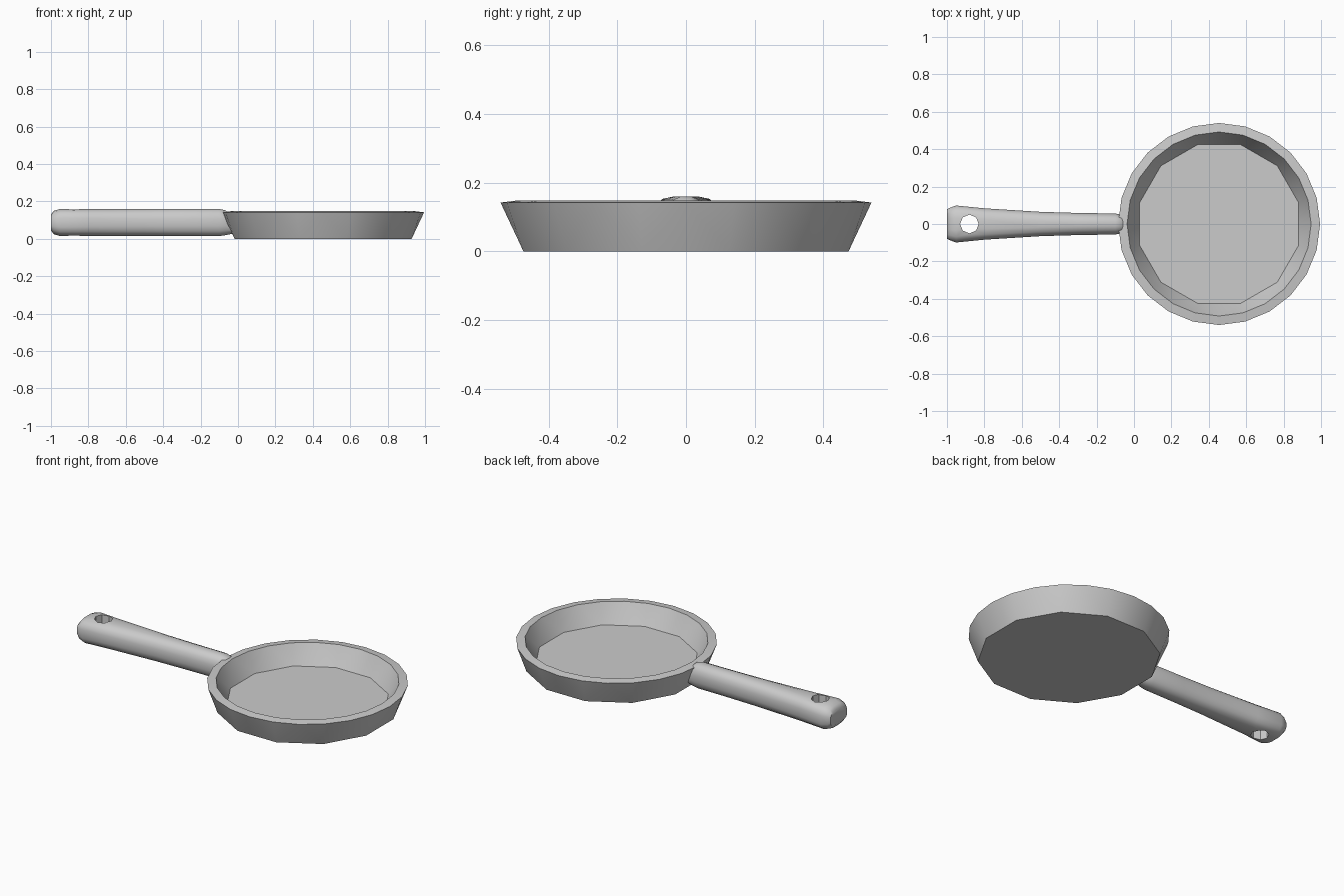
import bpy, bmesh, math

cube = bpy.data.objects.get("Cube")
if cube:
    bpy.data.objects.remove(cube, do_unlink=True)

metal = bpy.data.materials.new("grey_metal")
metal.use_nodes = True
metal.diffuse_color = (0.6, 0.6, 0.6, 1)
metal.node_tree.nodes["Principled BSDF"].inputs["Base Color"].default_value = (0.6, 0.6, 0.6, 1)


def finish(bm, name):
    bmesh.ops.recalc_face_normals(bm, faces=bm.faces)
    mesh = bpy.data.meshes.new(name)
    bm.to_mesh(mesh)
    bm.free()
    obj = bpy.data.objects.new(name, mesh)
    bpy.context.collection.objects.link(obj)
    mesh.materials.append(metal)
    return obj


def shade(obj, degrees):
    bpy.ops.object.select_all(action='DESELECT')
    obj.select_set(True)
    bpy.context.view_layer.objects.active = obj
    bpy.ops.object.shade_smooth_by_angle(angle=math.radians(degrees))


def ring(bm, count, radius, z, turn=0.0):
    angles = [turn + 2 * math.pi * i / count for i in range(count)]
    return [bm.verts.new((0.455 + radius * math.cos(a), radius * math.sin(a), z)) for a in angles]


def bridge(bm, a, b):
    n = len(a)
    for i in range(n):
        j = (i + 1) % n
        bm.faces.new((a[i], a[j], b[j], b[i]))


def bridge_coarse(bm, coarse, fine):
    # each coarse corner fans out to three fine corners
    n = len(coarse)
    for i in range(n):
        left, mid, right = fine[2 * i], fine[2 * i + 1], fine[(2 * i + 2) % (2 * n)]
        bm.faces.new((coarse[i], left, mid))
        bm.faces.new((coarse[i], mid, right))
        bm.faces.new((coarse[i], right, coarse[(i + 1) % n]))


# Pan: twelve-sided base and floor, 24-sided rim
bm = bmesh.new()
half_step = math.pi / 12
base = ring(bm, 12, 0.49, 0.0, half_step)
rim_outer = ring(bm, 24, 0.54, 0.142)
rim_inner = ring(bm, 24, 0.492, 0.148)
floor = ring(bm, 12, 0.44, 0.035, half_step)
bm.faces.new(base)
bridge_coarse(bm, base, rim_outer)
bridge(bm, rim_outer, rim_inner)
bridge_coarse(bm, floor, rim_inner)
bm.faces.new(floor)
pan = finish(bm, "pan")
shade(pan, 30)

# Handle: rounded sections, flaring toward the hanging end
# x, half width, bottom, top, squareness
sections = [(-1.0, 0.08, 0.045, 0.13, 3), (-0.985, 0.088, 0.025, 0.15, 3),
            (-0.95, 0.1, 0.015, 0.16, 3), (-0.8, 0.085, 0.015, 0.16, 2.8),
            (-0.5, 0.066, 0.015, 0.16, 2.5), (-0.3, 0.06, 0.015, 0.16, 2.4),
            (-0.1, 0.057, 0.015, 0.16, 2.4), (-0.065, 0.05, 0.02, 0.152, 2.4),
            (-0.02, 0.035, 0.03, 0.1, 2.4)]
bm = bmesh.new()
loops = []
for x, width, low, high, power in sections:
    loop = []
    for i in range(16):
        a = 2 * math.pi * (i + 0.5) / 16
        c, s = math.cos(a), math.sin(a)
        y = math.copysign(abs(c) ** (2 / power), c) * width
        z = math.copysign(min(1, abs(s) ** (2 / power) * 1.02), s)
        loop.append(bm.verts.new((x, y, (low + high) / 2 + z * (high - low) / 2)))
    loops.append(loop)
for a, b in zip(loops, loops[1:]):
    bridge(bm, a, b)
bm.faces.new(loops[0])
bm.faces.new(loops[-1])
handle = finish(bm, "handle")

# Hanging hole
bm = bmesh.new()
bmesh.ops.create_cone(bm, cap_ends=True, segments=8, radius1=0.05, radius2=0.05, depth=0.5)
bmesh.ops.translate(bm, verts=bm.verts, vec=(-0.88, 0, 0.1))
cutter = finish(bm, "hole_cutter")
cutter.hide_render = True
cut = handle.modifiers.new("hanging_hole", 'BOOLEAN')
cut.operation = 'DIFFERENCE'
cut.solver = 'EXACT'
cut.object = cutter
bpy.context.view_layer.objects.active = handle
bpy.ops.object.modifier_apply(modifier=cut.name)
bpy.data.objects.remove(cutter, do_unlink=True)
shade(handle, 40)
